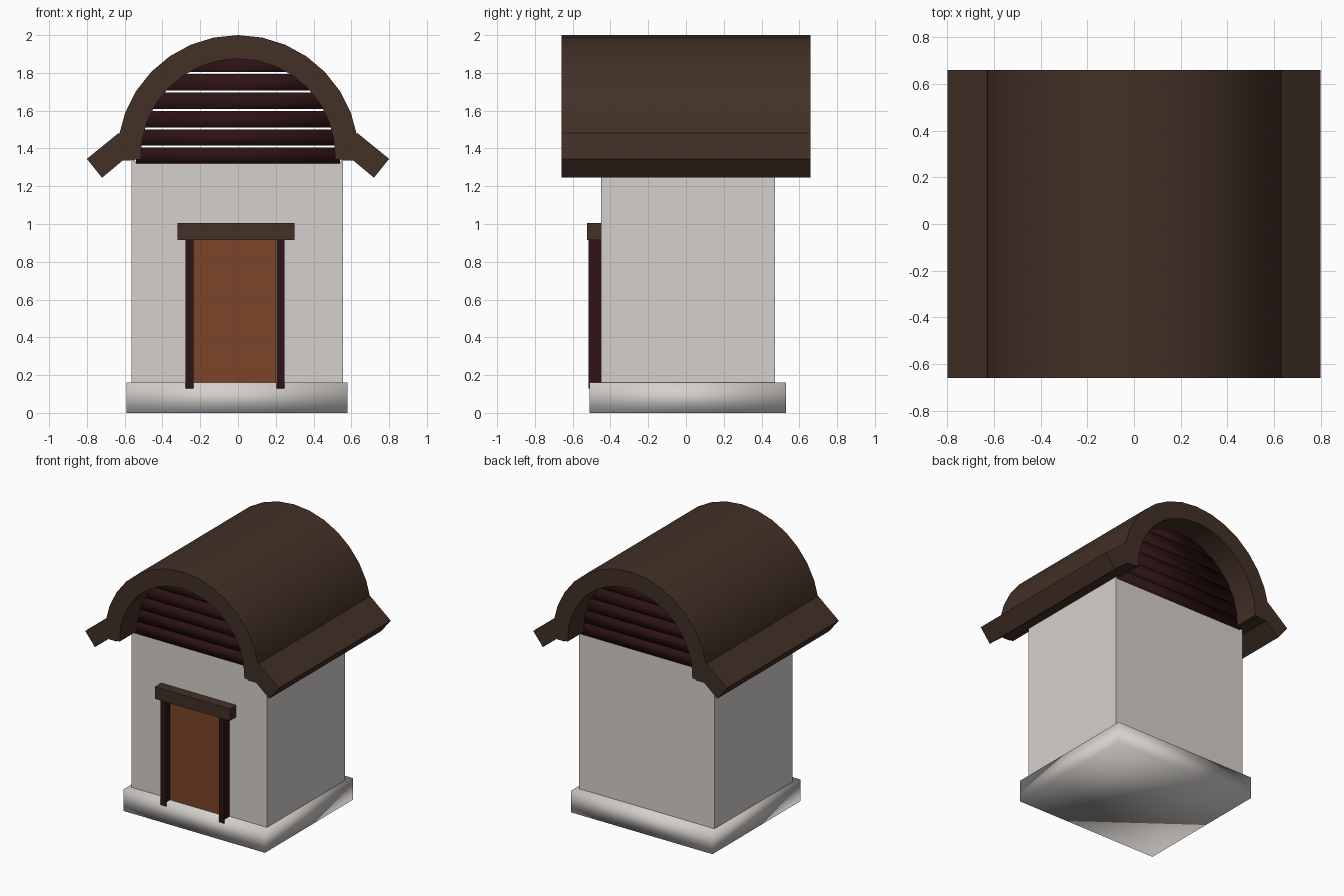
import bpy, bmesh, math

if "Cube" in bpy.data.objects:
    bpy.data.objects.remove(bpy.data.objects["Cube"])


def material(name, rgb):
    m = bpy.data.materials.new(name)
    m.diffuse_color = (*rgb, 1)
    m.use_nodes = True
    m.node_tree.nodes["Principled BSDF"].inputs["Base Color"].default_value = m.diffuse_color
    return m


PLASTER = material("pale plaster", (0.66, 0.63, 0.605))
ROOF = material("dark brown wood", (0.054, 0.030, 0.019))
TRIM = material("dark red wood", (0.026, 0.006, 0.007))
DOOR = material("orange brown wood", (0.20, 0.058, 0.022))


def finish(name, bm, mat, smooth):
    bmesh.ops.recalc_face_normals(bm, faces=bm.faces)
    me = bpy.data.meshes.new(name)
    bm.to_mesh(me)
    bm.free()
    me.materials.append(mat)
    for p in me.polygons:
        p.use_smooth = smooth
    ob = bpy.data.objects.new(name, me)
    bpy.context.collection.objects.link(ob)
    return ob


def extrude(name, outline, y0, y1, mat, smooth=False):
    """Convex x-z outline pulled along y."""
    bm = bmesh.new()
    rings = [[bm.verts.new((x, y, z)) for x, z in outline] for y in (y0, y1)]
    n = len(outline)
    bm.faces.new(rings[0])
    bm.faces.new(rings[1])
    for i in range(n):
        j = (i + 1) % n
        bm.faces.new((rings[0][i], rings[0][j], rings[1][j], rings[1][i]))
    return finish(name, bm, mat, smooth)


def box(name, x0, x1, y0, y1, z0, z1, mat, smooth=False):
    return extrude(name, [(x0, z0), (x1, z0), (x1, z1), (x0, z1)], y0, y1, mat, smooth)


# Base and walls
box("base", -0.59, 0.58, -0.51, 0.53, 0, 0.16, PLASTER, True)
box("walls", -0.565, 0.555, -0.45, 0.47, 0.15, 1.33, PLASTER)

# Door with posts and lintel
box("door", -0.24, 0.20, -0.465, -0.44, 0.16, 0.93, DOOR)
box("left_post", -0.278, -0.235, -0.515, -0.445, 0.13, 0.93, TRIM)
box("right_post", 0.204, 0.246, -0.515, -0.445, 0.13, 0.93, TRIM)
box("lintel", -0.32, 0.30, -0.525, -0.445, 0.915, 1.005, ROOF)

# Barrel roof: a thick arch swept along y
CZ, OUT, INN, HALF, SEG = 1.36, 0.64, 0.515, 0.66, 16
bm = bmesh.new()
sections = []
for i in range(SEG + 1):
    a = math.radians(-2 + 184 * i / SEG)
    sections.append([bm.verts.new((r * math.cos(a), y, CZ + r * math.sin(a)))
                     for r, y in ((OUT, -HALF), (OUT, HALF), (INN, HALF), (INN, -HALF))])
for s, t in zip(sections, sections[1:]):
    for k in range(4):
        m = (k + 1) % 4
        bm.faces.new((s[k], s[m], t[m], t[k]))
bm.faces.new(sections[0])
bm.faces.new(sections[-1])
arch = finish("roof_arch", bm, ROOF, True)
bpy.context.view_layer.objects.active = arch
arch.select_set(True)
bpy.ops.object.shade_smooth_by_angle(angle=math.radians(40))

# Slanted eaves and arch feet on both sides
for side, s in (("left", -1), ("right", 1)):
    extrude(side + "_eave", [(s * x, z) for x, z in
            ((0.63, 1.483), (0.80, 1.345), (0.72, 1.245), (0.60, 1.345))], -HALF, HALF, ROOF)
    box(side + "_arch_foot", s * 0.545, s * 0.615, -HALF, HALF, 1.335, 1.38, ROOF)


# Gable slats, trimmed to the arch, with see-through gaps
def half_width(z):
    return min(0.54, math.sqrt(0.56 ** 2 - (z - CZ) ** 2))


levels = [1.315, 1.41, 1.506, 1.604, 1.702, 1.80, 1.90]
for end, y0, y1 in (("front", -0.455, -0.40), ("back", 0.42, 0.475)):
    for i, (lo, hi) in enumerate(zip(levels, levels[1:])):
        lo, hi = lo + 0.006, hi - 0.006
        a, b = half_width(lo), half_width(hi)
        extrude(f"{end}_slat_{i + 1}", [(-a, lo), (a, lo), (b, hi), (-b, hi)],
                y0, y1, TRIM, True)
